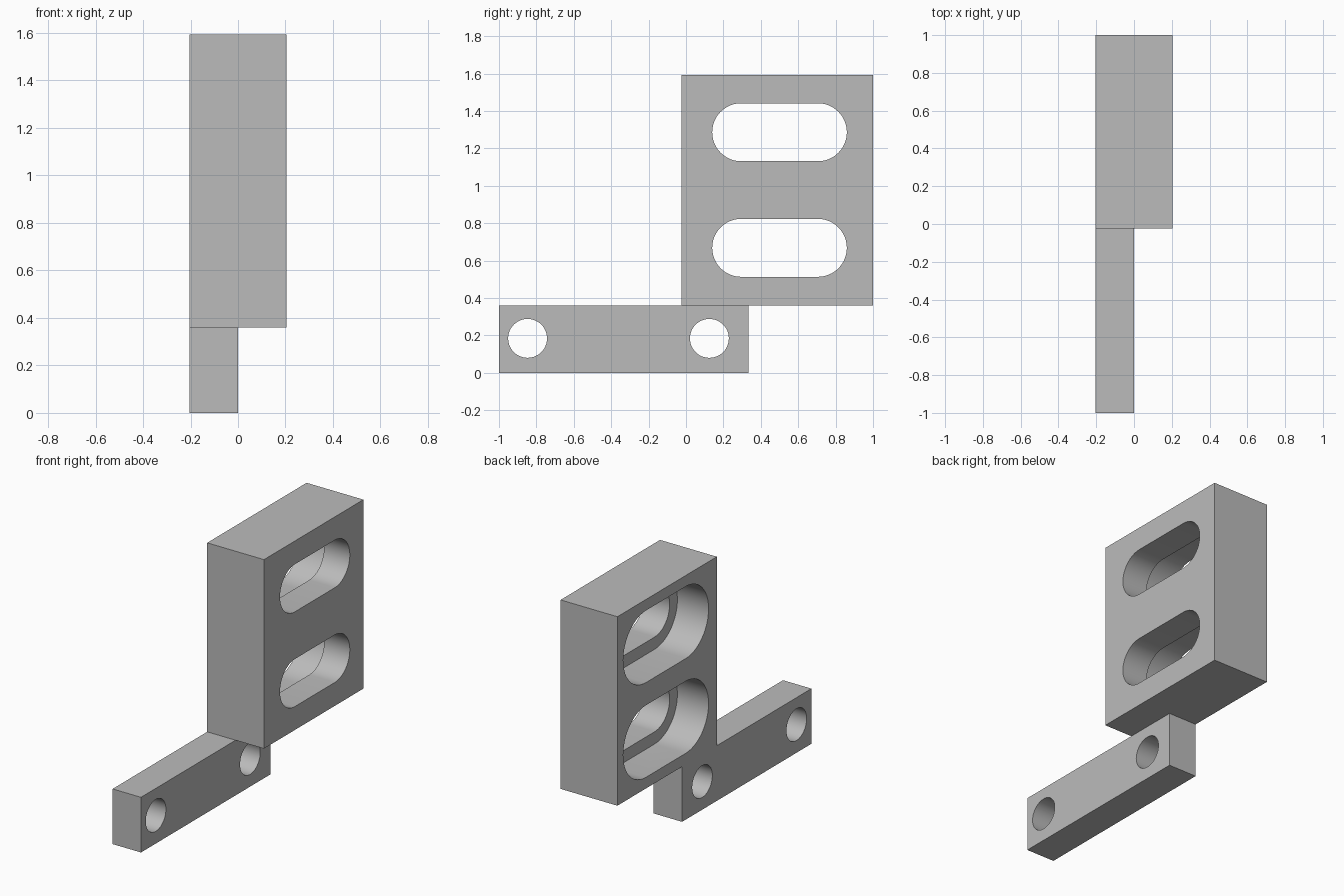
import bpy, bmesh, math

cube = bpy.data.objects.get("Cube")
if cube:
    bpy.data.objects.remove(cube, do_unlink=True)

# Single plain grey
grey = bpy.data.materials.new("plain grey")
grey.use_nodes = True
colour = (0.5, 0.5, 0.5, 1)
grey.diffuse_color = colour
grey.node_tree.nodes["Principled BSDF"].inputs["Base Color"].default_value = colour


def prism(name, outline, x0, x1):
    """Extrude a y-z outline along x."""
    bm = bmesh.new()
    face = bm.faces.new([bm.verts.new((x0, y, z)) for y, z in outline])
    side = bmesh.ops.extrude_face_region(bm, geom=[face])["geom"]
    moved = [v for v in side if isinstance(v, bmesh.types.BMVert)]
    bmesh.ops.translate(bm, verts=moved, vec=(x1 - x0, 0, 0))
    bmesh.ops.recalc_face_normals(bm, faces=bm.faces)
    mesh = bpy.data.meshes.new(name)
    bm.to_mesh(mesh)
    bm.free()
    mesh.materials.append(grey)
    obj = bpy.data.objects.new(name, mesh)
    bpy.context.collection.objects.link(obj)
    return obj


def rectangle(y0, y1, z0, z1):
    return [(y0, z0), (y1, z0), (y1, z1), (y0, z1)]


def slot(y, z, half_length, r, steps=24):
    """Round-ended slot outline; a plain circle when half_length equals r."""
    points = []
    for end in (1, -1):
        # A circle skips the duplicate point where its two halves meet
        for i in range(steps + (half_length > r)):
            a = math.pi * i / steps - end * math.pi / 2
            points.append((y + end * (half_length - r) + r * math.cos(a), z + r * math.sin(a)))
    return points


def combine(target, other, operation):
    mod = target.modifiers.new(operation.lower(), 'BOOLEAN')
    mod.operation = operation
    mod.solver = 'EXACT'
    mod.object = other
    bpy.context.view_layer.objects.active = target
    bpy.ops.object.modifier_apply(modifier=mod.name)
    bpy.data.objects.remove(other, do_unlink=True)


LEFT, RIGHT, JOIN = 0.205, -0.205, 0.36

# Thick upright block joined to the thin mounting bar
bracket = prism("slotted_bracket", rectangle(-0.025, 1, JOIN, 1.593), RIGHT, LEFT)
bar = prism("mounting_bar", rectangle(-1, 0.333, 0, JOIN), RIGHT, 0)
combine(bracket, bar, 'UNION')

# Two stepped slots: narrow all the way through, wider from the flush side
for z in (0.668, 1.286):
    combine(bracket, prism("through_slot", slot(0.5, z, 0.36, 0.155), -0.3, 0.3), 'DIFFERENCE')
    combine(bracket, prism("wide_slot", slot(0.5, z, 0.44, 0.235), -0.3, 0.02), 'DIFFERENCE')

# Bolt holes through the bar
for y in (-0.847, 0.125):
    combine(bracket, prism("bolt_hole", slot(y, 0.184, 0.104, 0.104), -0.3, 0.1), 'DIFFERENCE')

# Smooth round walls, crisp corners
bpy.ops.object.select_all(action='DESELECT')
bracket.select_set(True)
bpy.context.view_layer.objects.active = bracket
bpy.ops.object.shade_smooth_by_angle(angle=math.radians(30))
